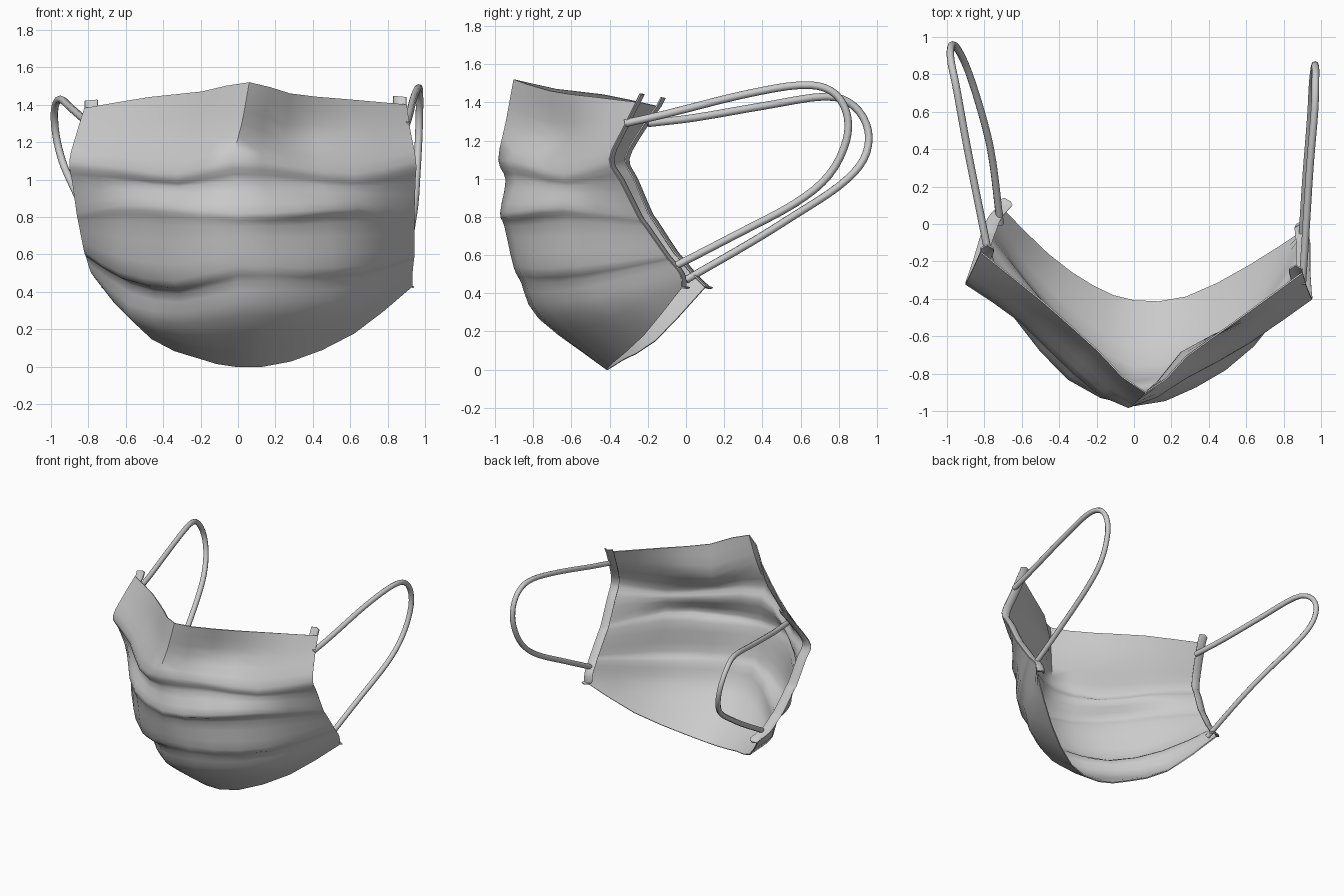
import bpy, bmesh
from mathutils import Vector

if "Cube" in bpy.data.objects:
    bpy.data.objects.remove(bpy.data.objects["Cube"])

# Fabric contour rows, top edge to bottom edge, each left to right
ROWS = [
    [(-.82, -.15, 1.38), (-.47, -.43, 1.44), (-.19, -.68, 1.47), (.06, -.9, 1.52), (.28, -.71, 1.46), (.57, -.5, 1.43), (.9, -.26, 1.4)],
    [(-.86, -.24, 1.25), (-.53, -.48, 1.25), (-.25, -.7, 1.26), (.02, -.94, 1.3), (.25, -.69, 1.22), (.6, -.53, 1.25), (.92, -.33, 1.26)],
    [(-.9, -.32, 1.1), (-.61, -.52, 1.06), (-.32, -.8, 1.03), (-.03, -.98, 1.1), (.28, -.82, 1.07), (.62, -.63, 1.03), (.95, -.4, 1.1)],
    [(-.86, -.2, .82), (-.63, -.51, .86), (-.35, -.83, .85), (0, -.97, .82), (.33, -.87, .83), (.64, -.65, .85), (.94, -.25, .8)],
    [(-.82, -.07, .62), (-.64, -.43, .51), (-.34, -.74, .46), (0, -.9, .54), (.34, -.8, .53), (.66, -.57, .54), (.94, -.11, .6)],
    [(-.78, .03, .5), (-.58, -.28, .28), (-.3, -.57, .23), (0, -.77, .27), (.33, -.68, .28), (.66, -.43, .33), (.93, -.03, .5)],
    [(-.72, .1, .43), (-.46, -.16, .15), (-.22, -.33, .05), (0, -.41, 0), (.28, -.39, .03), (.62, -.22, .18), (.93, -.02, .43)],
]
# Pleats: row index -> (position below row, fold depth per column)
PLEATS = {2: (.38, (0, .03, .045, .035, .045, .02, 0)),
          3: (.24, (0, .01, .01, .005, .035, .02, 0)),
          4: (.3, (0, .07, .055, 0, .005, .015, 0))}


def smooth_path(pts, n):
    """Catmull-Rom curve through the points with n steps per span."""
    pts = [Vector(p) for p in pts]
    ext = [2 * pts[0] - pts[1]] + pts + [2 * pts[-1] - pts[-2]]
    out = []
    for i in range(len(pts) - 1):
        a, b, c, d = ext[i:i + 4]
        for k in range(n):
            t = k / n
            out.append(.5 * (2 * b + (c - a) * t + (2 * a - 5 * b + 4 * c - d) * t * t
                             + (3 * b - a - 3 * c + d) * t ** 3))
    return out + [pts[-1]]


def sheet(name, grid, thickness):
    """Cloth surface from a grid of points, given a thin thickness."""
    bm = bmesh.new()
    vs = [[bm.verts.new(p) for p in row] for row in grid]
    for r0, r1 in zip(vs, vs[1:]):
        for i in range(len(r0) - 1):
            bm.faces.new((r0[i], r1[i], r1[i + 1], r0[i + 1]))
    me = bpy.data.meshes.new(name)
    bm.to_mesh(me)
    bm.free()
    ob = bpy.data.objects.new(name, me)
    bpy.context.collection.objects.link(ob)
    mod = ob.modifiers.new("thickness", 'SOLIDIFY')
    mod.thickness = thickness
    mod.offset = 0
    bpy.context.view_layer.objects.active = ob
    bpy.ops.object.select_all(action='DESELECT')
    ob.select_set(True)
    bpy.ops.object.modifier_apply(modifier=mod.name)
    bpy.ops.object.shade_smooth_by_angle(angle=1.0)
    return ob


# Pleated face panel
keys = []
for i, row in enumerate(ROWS):
    row = [Vector(p) for p in row]
    keys.append(row)
    if i in PLEATS:
        t, depth = PLEATS[i]
        fold = []
        for p, q, d in zip(row, ROWS[i + 1], depth):
            m = p.lerp(Vector(q), t)
            inward = Vector((-m.x, .1 - m.y, 0)).normalized()
            fold.append(m + inward * d)
        keys.append(fold)
wide = [smooth_path(r, 2) for r in keys]
cols = [smooth_path(c, 3) for c in zip(*wide)]
grid = list(zip(*cols))
sheet("face_panel", grid, .008)

# Side hems, flat bands folded inside and running past the top and bottom corners
for name, end, side in (("left_hem", 0, -1), ("right_hem", -1, 1)):
    edge = [r[end].copy() for r in grid]
    edge.insert(0, edge[0] + Vector((0, .02, .04)))
    edge.append(edge[-1] + Vector((side * .01, .02, -.005)))
    sheet(name, [(p, p + Vector((-side * .035, .02, .003)),
                  p + Vector((-side * .07, .0, .006))) for p in edge], .008)

# Elastic ear loops
LOOPS = {
    "left_ear_loop": [(-.77, -.2, 1.29), (-.82, .05, 1.32), (-.89, .4, 1.38), (-.95, .73, 1.43),
                      (-.98, .88, 1.38), (-.975, .955, 1.25), (-.94, .93, 1.1), (-.88, .8, .96),
                      (-.8, .54, .79), (-.755, .33, .66), (-.715, 0, .47)],
    "right_ear_loop": [(.9, -.32, 1.29), (.915, -.1, 1.34), (.94, .3, 1.44), (.965, .6, 1.49),
                       (.97, .76, 1.46), (.97, .84, 1.35), (.965, .84, 1.2), (.955, .75, 1.02),
                       (.945, .57, .87), (.92, .25, .7), (.9, -.06, .54)],
}
for name, path in LOOPS.items():
    pts = smooth_path(path, 4)
    cu = bpy.data.curves.new(name, 'CURVE')
    cu.dimensions = '3D'
    cu.bevel_depth = .02
    cu.bevel_resolution = 2
    cu.use_fill_caps = True
    sp = cu.splines.new('POLY')
    sp.points.add(len(pts) - 1)
    for sp_pt, p in zip(sp.points, pts):
        sp_pt.co = (*p, 1)
    sp.use_smooth = True
    bpy.context.collection.objects.link(bpy.data.objects.new(name, cu))
